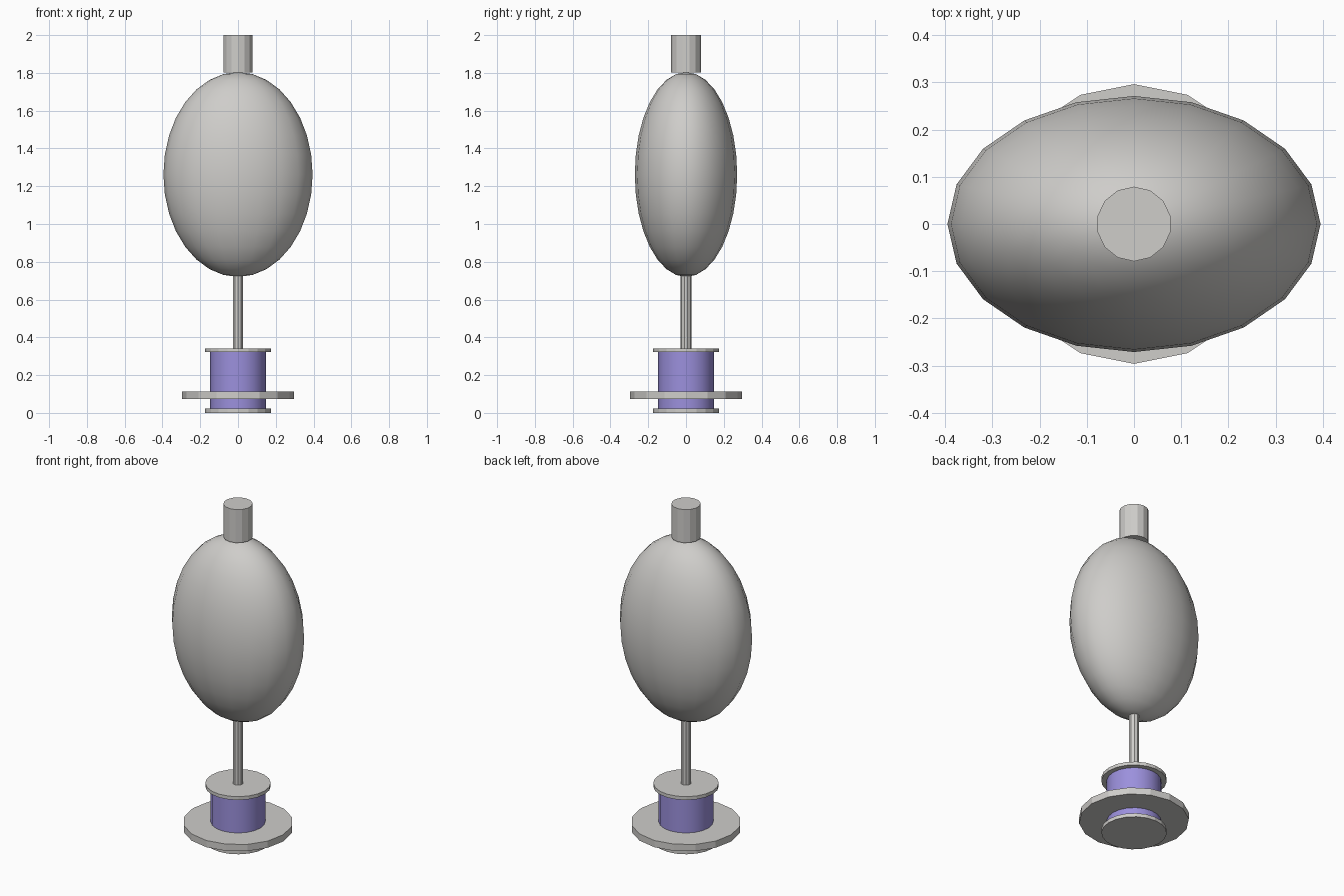
import bpy, math

if "Cube" in bpy.data.objects:
    bpy.data.objects.remove(bpy.data.objects["Cube"])


def material(name, rgb):
    m = bpy.data.materials.new(name)
    m.diffuse_color = (*rgb, 1)
    m.use_nodes = True
    m.node_tree.nodes["Principled BSDF"].inputs["Base Color"].default_value = m.diffuse_color
    return m


GREY = material("warm grey", (0.62, 0.61, 0.59))
PURPLE = material("soft purple", (0.33, 0.28, 0.72))


def cylinder(name, radius, z0, z1, sides, mat, smooth=False):
    bpy.ops.mesh.primitive_cylinder_add(
        vertices=sides, radius=radius, depth=z1 - z0, location=(0, 0, (z0 + z1) / 2))
    ob = bpy.context.object
    ob.name = name
    ob.data.materials.append(mat)
    if smooth:
        bpy.ops.object.shade_smooth_by_angle(angle=math.radians(35))
    return ob


# Spool-shaped base: two thin flanges around a smooth core, with a wide ring plate
cylinder("lower_flange", 0.176, 0.0, 0.022, 20, GREY)
cylinder("spool_core", 0.147, 0.02, 0.325, 20, PURPLE, True)
cylinder("wide_disc", 0.296, 0.073, 0.113, 16, GREY)
cylinder("upper_flange", 0.176, 0.322, 0.342, 20, GREY)

# Thin stem rising into the body
cylinder("stem", 0.029, 0.34, 0.76, 10, GREY)

# Flattened egg-shaped body
bpy.ops.mesh.primitive_uv_sphere_add(segments=20, ring_count=16, radius=1, location=(0, 0, 1.262))
body = bpy.context.object
body.name = "oval_body"
body.scale = (0.395, 0.271, 0.542)
bpy.ops.object.transform_apply(location=False, rotation=False, scale=True)
body.data.materials.append(GREY)
bpy.ops.object.shade_smooth_by_angle(angle=math.radians(40))

# Short faceted cap on top
cylinder("top_cap", 0.079, 1.803, 2.0, 14, GREY)
